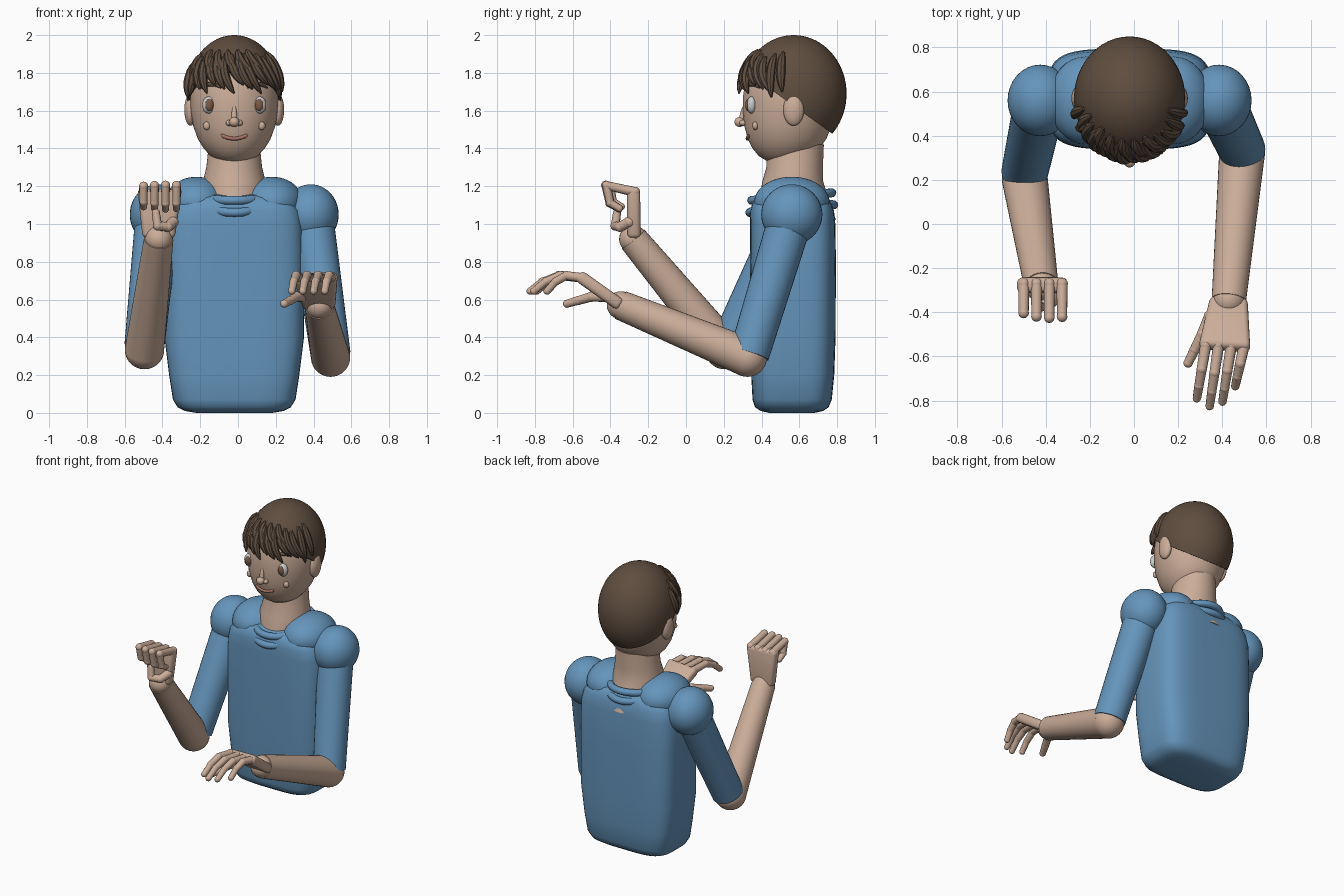
import bpy, bmesh
from math import sin, cos, pi, sqrt, radians
from mathutils import Vector, Matrix

if "Cube" in bpy.data.objects:
    bpy.data.objects.remove(bpy.data.objects["Cube"])

CX = -0.02  # centre line of the body


def material(name, rgb):
    m = bpy.data.materials.new(name)
    m.diffuse_color = (*rgb, 1)
    m.use_nodes = True
    m.node_tree.nodes["Principled BSDF"].inputs["Base Color"].default_value = m.diffuse_color
    return m


BLUE = material("shirt_blue", (0.13, 0.30, 0.50))
SKIN = material("skin", (0.60, 0.42, 0.32))
HAIR = material("hair_brown", (0.115, 0.075, 0.05))
WHITE = material("eye_white", (0.55, 0.55, 0.55))
IRIS = material("iris_brown", (0.20, 0.10, 0.06))
LIP = material("lip", (0.38, 0.17, 0.13))


def finish(bm, name, mat, angle=40):
    bmesh.ops.recalc_face_normals(bm, faces=bm.faces[:])
    me = bpy.data.meshes.new(name)
    bm.to_mesh(me)
    bm.free()
    me.materials.append(mat)
    ob = bpy.data.objects.new(name, me)
    bpy.context.collection.objects.link(ob)
    bpy.ops.object.select_all(action='DESELECT')
    ob.select_set(True)
    bpy.context.view_layer.objects.active = ob
    bpy.ops.object.shade_smooth_by_angle(angle=radians(angle))
    return ob


def skin_rings(bm, rings):
    vs = [[bm.verts.new(p) for p in ring] for ring in rings]
    n = len(vs[0])
    for a, b in zip(vs, vs[1:]):
        for i in range(n):
            bm.faces.new((a[i], a[(i + 1) % n], b[(i + 1) % n], b[i]))
    bm.faces.new(vs[0])
    bm.faces.new(vs[-1])


def loft(name, levels, mat, n=2.0, sides=48):
    """Stack of superellipses: (z, half width, half depth, centre y)."""
    def co(t, f):
        c = f(t)
        return (1 if c > 0 else -1) * abs(c) ** (2 / n)
    bm = bmesh.new()
    ts = [2 * pi * (i + 0.5) / sides for i in range(sides)]
    skin_rings(bm, [[(CX + w * co(t, cos), cy + d * co(t, sin), z) for t in ts]
                    for z, w, d, cy in levels])
    return finish(bm, name, mat)


def add_tube(bm, pts, radii, ref=(1, 0, 0), sides=12):
    pts = [Vector(p) for p in pts]
    rings = []
    for i, p in enumerate(pts):
        d = (pts[min(i + 1, len(pts) - 1)] - pts[max(i - 1, 0)]).normalized()
        u = d.cross(Vector(ref)).normalized()
        v = d.cross(u)
        rings.append([p + radii[i] * (u * cos(2 * pi * k / sides) + v * sin(2 * pi * k / sides))
                      for k in range(sides)])
    skin_rings(bm, rings)


def add_ball(bm, c, r, seg=16):
    r = r if isinstance(r, tuple) else (r, r, r)
    m = Matrix.Translation(c) @ Matrix.Diagonal((*r, 1))
    bmesh.ops.create_uvsphere(bm, u_segments=seg, v_segments=seg * 3 // 4, radius=1, matrix=m)


def ball(name, c, r, mat, seg=24):
    bm = bmesh.new()
    add_ball(bm, c, r, seg)
    return finish(bm, name, mat)


def tube(name, pts, radii, mat, ref=(1, 0, 0), sides=12):
    bm = bmesh.new()
    add_tube(bm, pts, radii, ref, sides)
    return finish(bm, name, mat)


# Torso, shoulder yokes and neck
loft("torso", [(0.0, .20, .12, .56), (.01, .26, .165, .56), (.03, .30, .195, .56),
               (.07, .325, .21, .562), (.2, .345, .22, .565), (.4, .37, .226, .566),
               (.8, .372, .228, .566), (1.0, .366, .226, .565), (1.07, .35, .222, .562),
               (1.11, .32, .21, .56), (1.14, .27, .19, .56), (1.155, .2, .15, .56)], BLUE, 4)
for s, side in ((-1, "left"), (1, "right")):
    ball(side + "_yoke", (CX + s * .2, .56, 1.115), (.165, .2, .135), BLUE, 32)
loft("neck", [(1.02, .17, .215, .58), (1.15, .17, .18, .57), (1.23, .165, .16, .565),
              (1.30, .148, .15, .575), (1.42, .135, .15, .58)], SKIN)

# Collar rings
for name, z, rx, ry, dip in (("upper_collar", 1.145, .17, .212, 0), ("lower_collar", 1.09, .18, .222, .03)):
    bm = bmesh.new()
    N, M = 48, 10
    vs = []
    for i in range(N):
        t = 2 * pi * i / N
        c = Vector((CX + rx * cos(t), .56 + ry * sin(t), z + .02 * sin(t) + dip * (cos(t) ** 2 - .3)))
        out = Vector((cos(t), sin(t), 0))
        vs.append([bm.verts.new(c + .024 * (out * cos(2 * pi * k / M) + Vector((0, 0, sin(2 * pi * k / M)))))
                   for k in range(M)])
    for i in range(N):
        for k in range(M):
            j, l = (i + 1) % N, (k + 1) % M
            bm.faces.new((vs[i][k], vs[j][k], vs[j][l], vs[i][l]))
    finish(bm, name, BLUE)

# Head
HEAD = [(1.325, .05, .06, .52), (1.335, .085, .09, .515), (1.36, .125, .135, .52), (1.40, .162, .178, .53),
        (1.45, .193, .208, .535), (1.52, .218, .232, .54), (1.60, .232, .246, .547), (1.68, .236, .25, .552),
        (1.78, .225, .243, .56), (1.87, .18, .20, .565), (1.93, .10, .12, .57)]
loft("head", HEAD, SKIN)


def face(x, z, out=0.0):
    """Point on the front of the face, x measured from the centre line."""
    for a, b in zip(HEAD, HEAD[1:]):
        if a[0] <= z <= b[0]:
            f = (z - a[0]) / (b[0] - a[0])
            w, d, c = (a[i] + f * (b[i] - a[i]) for i in (1, 2, 3))
            return Vector((CX + x, c - d * sqrt(1 - (x / w) ** 2) - out, z))


# Face features
for s, side in ((-1, "left"), (1, "right")):
    ball(side + "_ear", (CX + s * .232, .57, 1.605), (.032, .055, .085), SKIN)
    ball(side + "_eye", face(s * .135, 1.63), (.034, .026, .045), WHITE)
    ball(side + "_iris", face(s * .132, 1.63, .017), (.022, .014, .032), IRIS, 16)
    ball(side + "_cheek", face(s * .145, 1.52), (.02, .016, .022), SKIN, 16)
    ball(side + "_nostril", face(s * .027, 1.535, .006), (.018, .02, .016), SKIN, 16)
    tube(side + "_eyebrow", [face(s * x, z, .004) for x, z in
                             ((.07, 1.725), (.10, 1.738), (.14, 1.74), (.175, 1.722))],
         [.008, .011, .011, .005], HAIR, (0, 0, 1))
ball("nose_tip", face(0, 1.54, .022), (.027, .028, .026), SKIN)
tube("nose_bridge", [face(0, 1.545, .012), face(0, 1.585, .002), face(0, 1.62, -.008)], [.016, .014, .01], SKIN)
tube("mouth", [face(x / 100, 1.452 + 4 * (x / 100) ** 2, .001) for x in range(-7, 8)],
     [.005] + [.01] * 13 + [.005], LIP, (0, 0, 1))

# Hair cap, cut along a hairline that drops towards the nape
HC, HR = Vector((CX, .57, 1.69)), (.252, .28, .31)
bm = bmesh.new()
add_ball(bm, HC, HR, 48)
cut = bmesh.ops.bisect_plane(bm, geom=bm.verts[:] + bm.edges[:] + bm.faces[:], plane_co=(0, .57, 1.625),
                             plane_no=(0, .72, 1), clear_inner=True)
bmesh.ops.holes_fill(bm, edges=[e for e in bm.edges if e.is_boundary])
finish(bm, "hair_cap", HAIR)


def scalp(az, z, k=1.01):
    """Point on the hair ellipsoid; azimuth 0 is the front, positive to +x."""
    r = sqrt(max(0, 1 - ((z - HC.z) / HR[2]) ** 2)) * k
    a = radians(az)
    return Vector((HC.x + HR[0] * r * sin(a), HC.y - HR[1] * r * cos(a), z))


# Fringe strands: root azimuth, tip azimuth, root z, tip z
strands = [(-68 + 10.5 * i, -56 + 11.2 * i, 1.90 - .015 * (i % 2), 1.735 - .022 * (i % 3)) for i in range(12)]
strands += [(-78, -72, 1.86, 1.67), (62, 66, 1.90, 1.67), (74, 78, 1.91, 1.70), (-60, -64, 1.86, 1.68)]
strands += [(-45 + 17 * i, -24 + 17 * i, 1.92, 1.79) for i in range(5)]
for a0, a1, z0, z1 in strands:
    fs = [i / 7 for i in range(8)]
    tube("fringe_strand", [scalp(a0 + (a1 - a0) * f * f, z0 + (z1 - z0) * f, 1.0 + .035 * f) for f in fs],
         [.008, .019, .023, .024, .024, .021, .015, .004], HAIR, (0, 1, 0), 8)


def arm(side, shoulder, sleeve_end, elbow, wrist):
    ball(side + "_shoulder", shoulder, (.148, .162, .16), BLUE, 32)
    tube(side + "_sleeve", [shoulder, sleeve_end], [.118, .106], BLUE, sides=32)
    ball(side + "_elbow", elbow, .104, SKIN, 32)
    tube(side + "_forearm", [elbow, wrist], [.104, .078], SKIN, sides=32)
    ball(side + "_wrist", wrist, .074, SKIN)


def palm(side, p, q, normal, w0, w1, thick):
    """Bevelled tapered slab from wrist p to knuckles q."""
    p, q, n = Vector(p), Vector(q), Vector(normal).normalized()
    u = (q - p).cross(n).normalized()
    bm = bmesh.new()
    skin_rings(bm, [[c + u * w / 2 * a + n * thick / 2 * b for a, b in ((-1, -1), (1, -1), (1, 1), (-1, 1))]
                    for c, w in ((p, w0), (q, w1))])
    bmesh.ops.bevel(bm, geom=bm.edges[:], offset=.025, segments=4, profile=.5, affect='EDGES')
    finish(bm, side + "_palm", SKIN)


def finger(name, pts, r=.027):
    bm = bmesh.new()
    for i, (a, b) in enumerate(zip(pts, pts[1:])):
        k = r * (1 - .09 * i)
        add_tube(bm, [a, b], [k * .95, k * .86], (.9, .1, .3))
        add_ball(bm, a, k, 12)
        add_ball(bm, b, k * .88, 12)
    finish(bm, name, SKIN)


# Right arm, hand held out flat with drooping fingers
arm("right", (.385, .56, 1.05), (.49, .335, .31), (.49, .325, .295), (.43, -.345, .57))
palm("right", (.43, -.34, .565), (.41, -.565, .725), (0, .6, .8), .17, .235, .065)
for i, name in enumerate(("index", "middle", "ring", "little")):
    x0, x1, L = .325 + .058 * i, .285 + .058 * i, (.24, .275, .255, .185)[i]
    finger("right_" + name, [(x0 + (x1 - x0) * f, -.55 - L * f, .715 + dz) for f, dz in
                             ((0, 0), (.45, .012), (.76, -.02), (1, -.07))])
finger("right_thumb", [(.345, -.42, .615), (.31, -.50, .615), (.275, -.57, .595), (.245, -.63, .578)], .03)

# Left arm, hand raised with curled fingers
arm("left", (-.425, .56, 1.05), (-.495, .235, .36), (-.495, .205, .335), (-.42, -.28, .92))
palm("left", (-.42, -.275, .925), (-.415, -.278, 1.185), (0, 1, 0), .17, .235, .07)
for i, name in enumerate(("little", "ring", "middle", "index")):
    x, k = -.50 + .058 * i, (.86, .96, 1, .97)[i]
    finger("left_" + name, [(x, -.27 - dy * k, 1.165 + dz * k) for dy, dz in
                            ((0, 0.005), (.155, .04), (.135, -.055), (.085, -.085))])
finger("left_thumb", [(-.345, -.30, 1.01), (-.37, -.35, .985), (-.425, -.375, .99), (-.435, -.365, 1.06)], .03)
